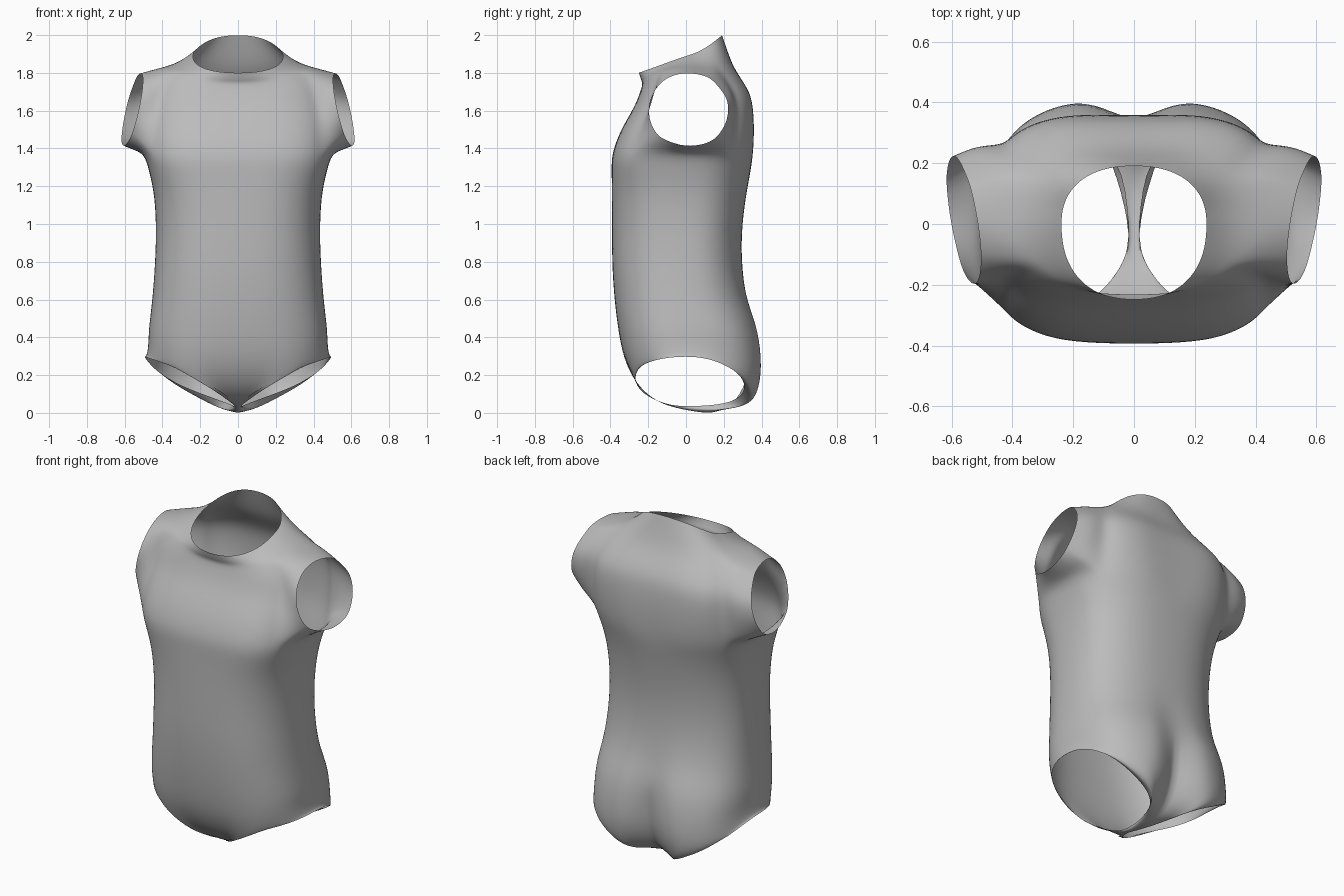
import bpy, bmesh
from math import sin, cos, pi, atan2
from mathutils import Vector

if "Cube" in bpy.data.objects:
    bpy.data.objects.remove(bpy.data.objects["Cube"])

QUARTER = 8                 # columns per quarter turn
COLS = QUARTER * 4


def spow(v, p):
    return abs(v) ** p * (1 if v >= 0 else -1)


def ring(w, front, back, z_front, z_side, z_back, n_front, n_back, crease=0.0):
    """Closed body section: column 0 at +x, then back, -x, front."""
    pts = []
    for i in range(COLS):
        a = 2 * pi * i / COLS
        c, s = cos(a), sin(a)
        depth, z_end, n = (back, z_back, n_back) if s > 0 else (front, z_front, n_front)
        y = depth * spow(s, 2 / n)
        if i == QUARTER:
            y -= crease
        pts.append(Vector((w * spow(c, 2 / n), y, z_side + (z_end - z_side) * s * s)))
    return pts


# Leg opening, from the hip side to the crotch, for front and back
LEG_FRONT = [(.497, .03, .3), (.487, -.09, .295), (.43, -.185, .275), (.34, -.25, .245),
             (.21, -.28, .18), (.08, -.24, .11), (.032, -.16, .065), (.012, -.06, .03), (0, -.06, .025)]
LEG_BACK = [(.497, .03, .3), (.487, .13, .285), (.46, .215, .25), (.41, .285, .205),
            (.3, .32, .14), (.12, .285, .075), (.028, .18, .04), (.012, -.06, .03), (0, -.06, .025)]


def leg_edge(i):
    side = 1 if i <= QUARTER or i >= 3 * QUARTER else -1
    k = i % (2 * QUARTER)
    k = min(k, 2 * QUARTER - k)
    x, y, z = (LEG_BACK if i <= 2 * QUARTER else LEG_FRONT)[k]
    return Vector((x * side, y, z))


# Body sections: height, half width, front and back depth, front and back squareness, crease
SECTIONS = [(.45, .474, .362, .395, 2.6, 2.7, .05), (.58, .457, .378, .335, 2.6, 2.5, .015),
            (.75, .443, .392, .298, 2.6, 2.4, 0), (.95, .434, .394, .293, 2.6, 2.4, 0),
            (1.15, .442, .394, .318, 2.8, 2.5, 0), (1.28, .472, .395, .344, 3.2, 2.6, 0),
            (1.37, .497, .396, .363, 3.3, 2.8, .01), (1.5, .49, .347, .368, 3.2, 3.2, .01),
            (1.62, .475, .272, .362, 3, 3.6, .01), (1.71, .46, .239, .342, 3, 3.5, .01)]
rows = [ring(w, f, b, z, z, z, nf, nb, c) for z, w, f, b, nf, nb, c in SECTIONS]
ARM_LOW = 6

# Shoulder line and neckline
rows.append(ring(.4, .23, .262, 1.745, 1.83, 1.81, 2.4, 2.7))
neck = ring(.24, .25, .192, 1.8, 1.9, 2.0, 2.3, 2.3)
for p in neck:
    p.z = 1.89 + (.11 * (p.y / .192) ** 1.5 if p.y > 0 else .09 * p.y / .25)
mid = [a.lerp(b, .5) + Vector((0, 0, -.01)) for a, b in zip(rows[-1], neck)]
rows += [mid, neck]

# Seat: curve each column from the hip section down to the leg opening
hip, seat = rows[0], []
for t in (1, .85, .7, .5, .25):
    line = []
    for i, p in enumerate(hip):
        s = sin(2 * pi * i / COLS)
        end = leg_edge(i)
        pull = Vector((p.x, p.y * (1 + (.36 * s if s > 0 else .07 * s)),
                       end.z + (-.13 * s ** 3 if s > 0 else -.07 * s ** 3)))
        if i == QUARTER:
            pull += Vector((0, -.08, -.02))
        line.append(p * (1 - t) ** 2 + pull * 2 * t * (1 - t) + end * t * t)
    seat.append(line)
rows = seat + rows
low, high = ARM_LOW + len(seat), len(rows) - 3      # armhole rows
HALF = 3                                            # armhole half width in columns

bm = bmesh.new()
grid = [[bm.verts.new(p) for p in r] for r in rows]


def in_armhole(r, c):
    d = (c + HALF) % (2 * QUARTER)
    return low <= r < high and d < 2 * HALF


for r in range(len(grid) - 1):
    for c in range(COLS):
        if not in_armhole(r, c):
            n = (c + 1) % COLS
            bm.faces.new((grid[r][c], grid[r][n], grid[r + 1][n], grid[r + 1][c]))

# Crisp fold down the middle of the seat
fold = bm.edges.layers.float.new("crease_edge")
for r in range(1, len(seat)):
    bm.edges.get((grid[r][QUARTER], grid[r + 1][QUARTER]))[fold] = .8


def sleeve(center, side):
    """Bridge the gap in the body to the round arm opening."""
    cols = [(center + k) % COLS for k in range(-HALF, HALF + 1)]
    loop = [grid[low][c] for c in cols]
    loop += [grid[r][cols[-1]] for r in range(low + 1, high)]
    loop += [grid[high][c] for c in reversed(cols)]
    loop += [grid[r][cols[0]] for r in range(high - 1, low, -1)]
    inner = loop
    for t in (.5, 1):
        outer = []
        for v in loop:
            a = atan2((v.co.z - 1.6) / .23, (v.co.y - .015) / .21)
            rim = Vector((side * (.56 - .045 * sin(a) + .035 * cos(a)),
                          .013 + .216 * cos(a), 1.603 + .198 * sin(a)))
            p = v.co.lerp(rim, t)
            p.y += .08 * t * (1 - t) * max(cos(a), 0)       # fuller back of the shoulder
            outer.append(bm.verts.new(p))
        for k in range(len(loop)):
            n = (k + 1) % len(loop)
            bm.faces.new((inner[k], inner[n], outer[n], outer[k]))
        inner = outer


sleeve(0, 1)
sleeve(2 * QUARTER, -1)

# Join front and back at the crotch and drop unused points
bmesh.ops.remove_doubles(bm, verts=bm.verts, dist=.0005)
bmesh.ops.delete(bm, geom=[v for v in bm.verts if not v.link_faces], context='VERTS')
bmesh.ops.recalc_face_normals(bm, faces=bm.faces)
mesh = bpy.data.meshes.new("bodysuit")
bm.to_mesh(mesh)
bm.free()

bodysuit = bpy.data.objects.new("bodysuit", mesh)
bpy.context.collection.objects.link(bodysuit)
grey = bpy.data.materials.new("plain grey")
grey.use_nodes = True
color = (.5, .5, .5, 1)
grey.diffuse_color = color
grey.node_tree.nodes["Principled BSDF"].inputs["Base Color"].default_value = color
mesh.materials.append(grey)

smooth = bodysuit.modifiers.new("smooth_cloth", 'SUBSURF')
smooth.levels = smooth.render_levels = 2
for f in mesh.polygons:
    f.use_smooth = True
